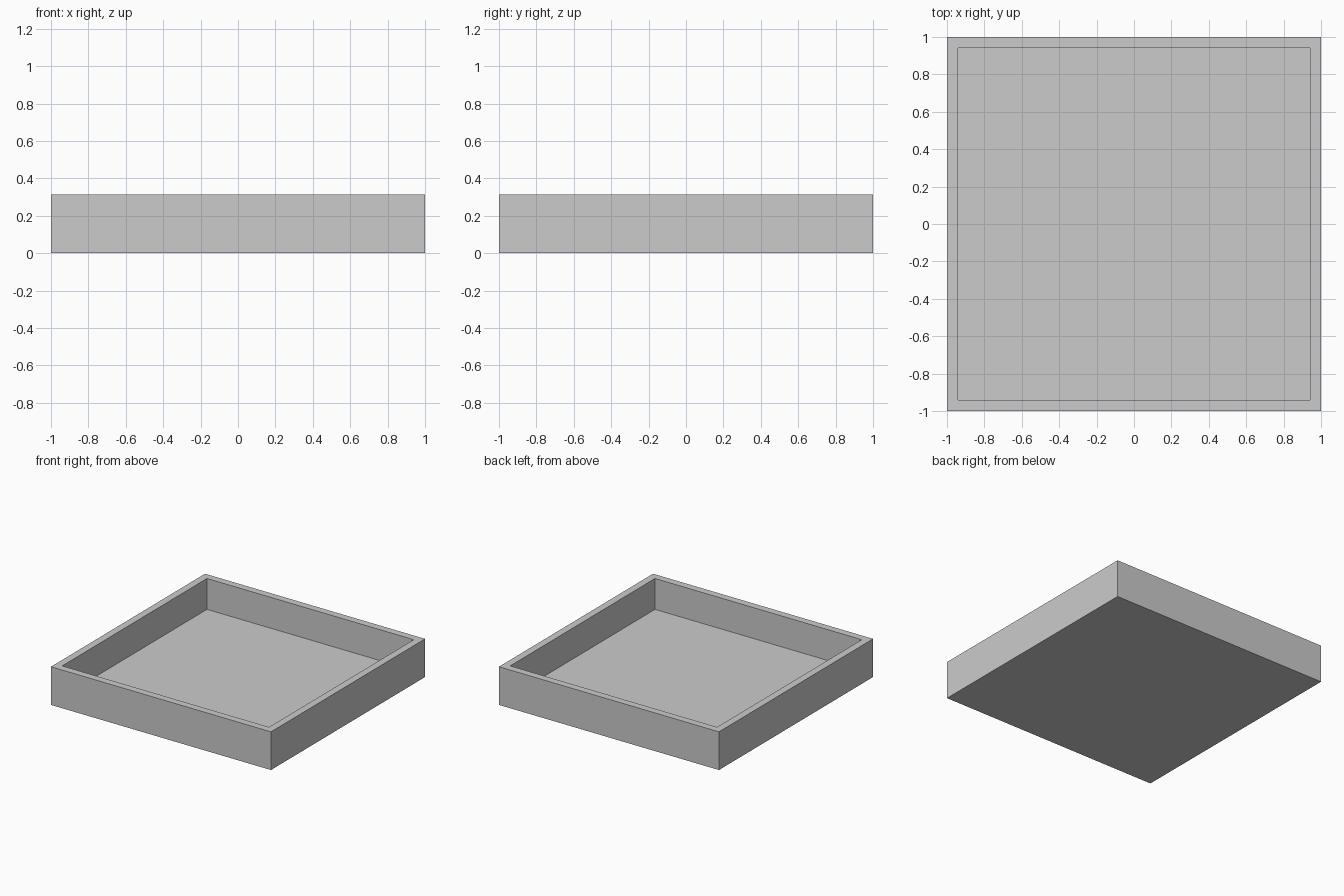
import bpy, bmesh
from mathutils import Matrix

if "Cube" in bpy.data.objects:
    bpy.data.objects.remove(bpy.data.objects["Cube"])

SIZE, HEIGHT, WALL, FLOOR = 2.0, 0.314, 0.06, 0.06

# Tray: solid block whose top face is inset for the rim and sunk to the floor
bm = bmesh.new()
bmesh.ops.create_cube(bm, size=1.0, matrix=Matrix.Translation((0, 0, HEIGHT / 2))
                      @ Matrix.Diagonal((SIZE, SIZE, HEIGHT, 1)))
bm.normal_update()
top = max(bm.faces, key=lambda f: f.calc_center_median().z)

# Rim
bmesh.ops.inset_region(bm, faces=[top], thickness=WALL, use_even_offset=True)

# Recess: inner walls and floor
floor = bmesh.ops.extrude_discrete_faces(bm, faces=[top])["faces"][0]
bmesh.ops.translate(bm, verts=floor.verts, vec=(0, 0, FLOOR - HEIGHT))
bmesh.ops.recalc_face_normals(bm, faces=bm.faces)

mesh = bpy.data.meshes.new("tray")
bm.to_mesh(mesh)
bm.free()
tray = bpy.data.objects.new("tray", mesh)
bpy.context.collection.objects.link(tray)
